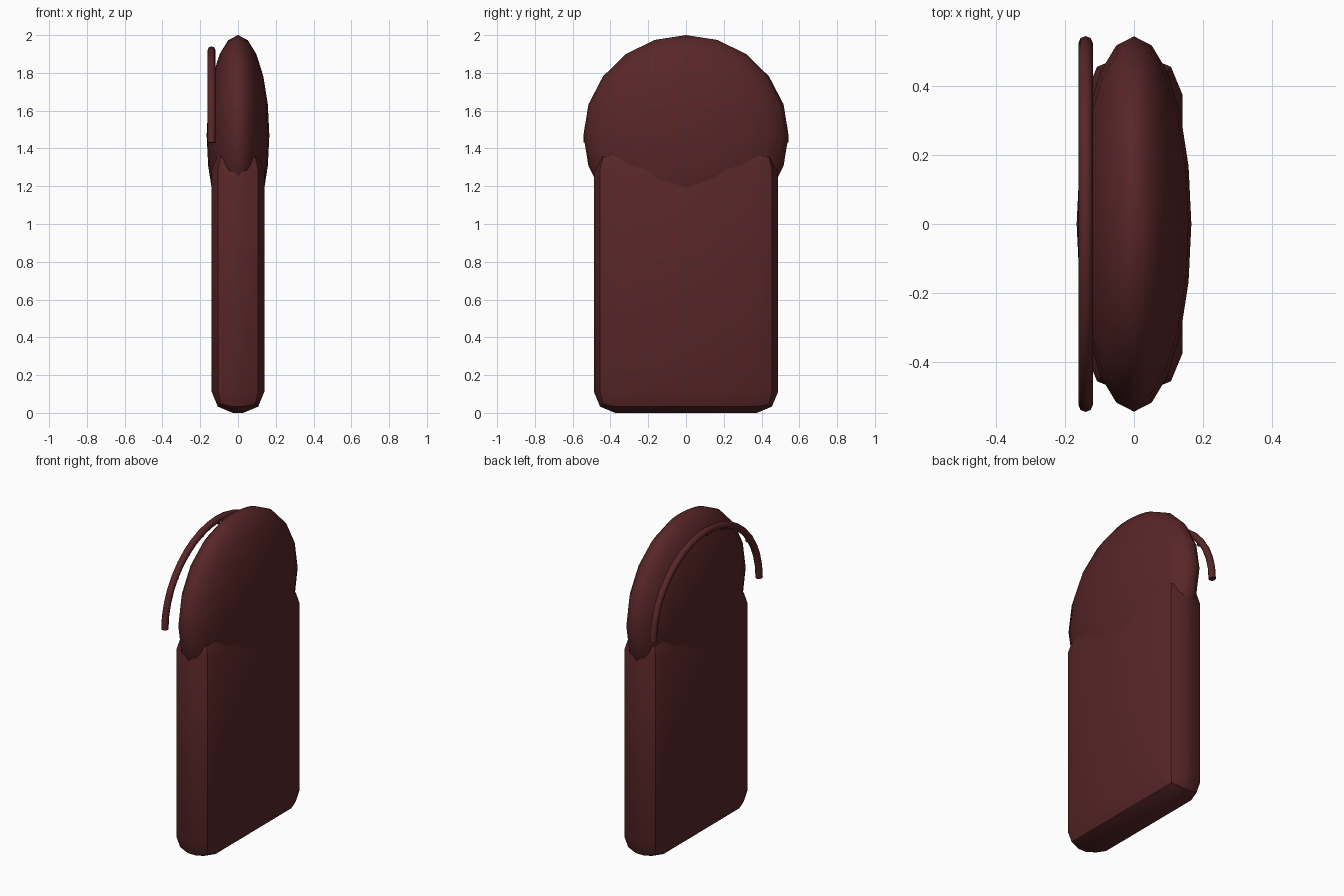
import bpy
import math

cube = bpy.data.objects.get("Cube")
if cube:
    bpy.data.objects.remove(cube, do_unlink=True)

# Single dark red material
mat = bpy.data.materials.new("dark_maroon")
mat.use_nodes = True
color = (0.098, 0.019, 0.020, 1.0)
mat.diffuse_color = color
mat.node_tree.nodes["Principled BSDF"].inputs["Base Color"].default_value = color


def finish(name, angle=30):
    obj = bpy.context.object
    obj.name = name
    obj.data.materials.clear()
    obj.data.materials.append(mat)
    bpy.ops.object.transform_apply(location=False, rotation=True, scale=True)
    bpy.ops.object.shade_smooth_by_angle(angle=math.radians(angle))
    return obj


# Slab body with rounded edges
HEIGHT = 1.4
bpy.ops.mesh.primitive_cube_add(size=1, location=(0, 0, HEIGHT / 2))
body = bpy.context.object
body.scale = (0.28, 0.976, HEIGHT)
bpy.ops.object.transform_apply(location=False, rotation=False, scale=True)
bevel = body.modifiers.new("round_edges", "BEVEL")
bevel.width = 0.113
bevel.segments = 2
bpy.ops.object.modifier_apply(modifier=bevel.name)
finish("body")

# Flattened ellipsoid head sunk into the top of the body
bpy.ops.mesh.primitive_uv_sphere_add(segments=20, ring_count=10, radius=1, location=(0, 0, 1.47))
bpy.context.object.scale = (0.166, 0.543, 0.53)
finish("head", 60)

# Arched rail beside the head
RAIL_X, RAIL_Z, RAIL_RY, RAIL_RZ = -0.14, 1.43, 0.523, 0.49
STEPS = 20


def on_arch(angle, inset=0.0):
    return (RAIL_X, (RAIL_RY - inset) * math.cos(angle),
            RAIL_Z + (RAIL_RZ - inset) * math.sin(angle))


curve = bpy.data.curves.new("rail", "CURVE")
curve.dimensions = "3D"
curve.bevel_depth = 0.021
curve.bevel_resolution = 2
curve.use_fill_caps = True
spline = curve.splines.new("POLY")
spline.points.add(STEPS)
for i, point in enumerate(spline.points):
    point.co = (*on_arch(math.pi * i / STEPS), 1)
rail = bpy.data.objects.new("rail", curve)
bpy.context.collection.objects.link(rail)
bpy.ops.object.select_all(action="DESELECT")
rail.select_set(True)
bpy.context.view_layer.objects.active = rail
bpy.ops.object.convert(target="MESH")
finish("rail", 50)

# Small studs along the inner edge of the rail
for k in range(2, 9):
    bpy.ops.mesh.primitive_uv_sphere_add(segments=8, ring_count=6, radius=0.014,
                                         location=on_arch(math.pi * k / 10, 0.018))
    finish("rail_stud_%d" % (k - 1), 60)
